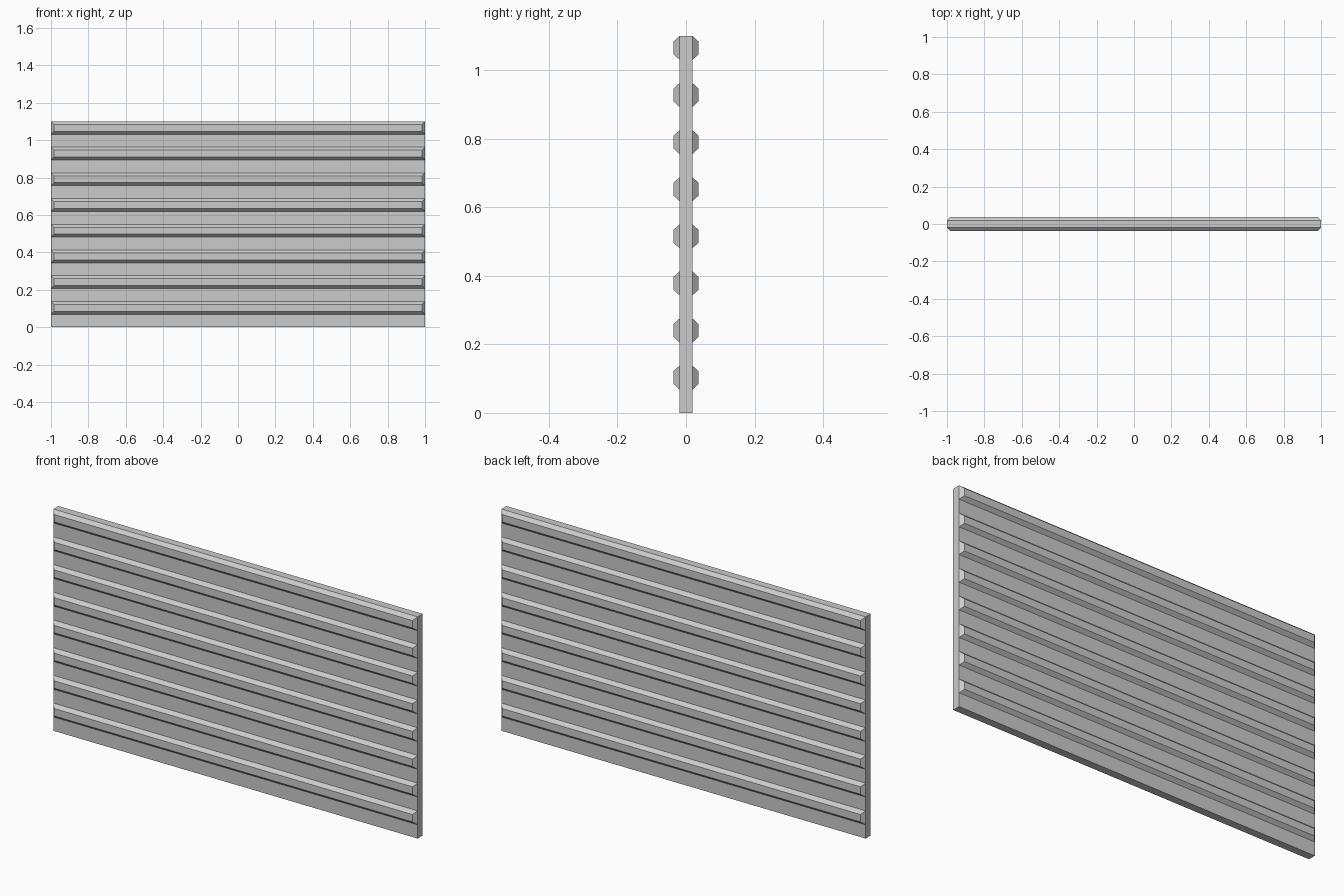
import bpy, bmesh

if "Cube" in bpy.data.objects:
    bpy.data.objects.remove(bpy.data.objects["Cube"])

HALF_W, HEIGHT, HALF_T = 1.0, 1.1, 0.0195
RIBS = 8
strip = HEIGHT / (RIBS * 2)

bm = bmesh.new()

# Front sheet: a ladder of equal horizontal strips
rows = [[bm.verts.new((x, -HALF_T, i * strip)) for x in (-HALF_W, HALF_W)]
        for i in range(RIBS * 2 + 1)]
strips = [bm.faces.new((a[0], a[1], b[1], b[0])) for a, b in zip(rows, rows[1:])]
bm.normal_update()

# Panel edge: pull the outline back to the middle plane
border = [e for e in bm.edges if e.is_boundary]
rim = bmesh.ops.extrude_edge_only(bm, edges=border)
for item in rim["geom"]:
    if isinstance(item, bmesh.types.BMVert):
        item.co.y = 0

# Bevelled ribs: raise every second strip
bmesh.ops.recalc_face_normals(bm, faces=bm.faces)
if strips[0].normal.y > 0:
    bmesh.ops.reverse_faces(bm, faces=bm.faces)
bm.normal_update()
bmesh.ops.inset_individual(bm, faces=strips[1::2], thickness=0.016,
                           depth=0.0175, use_even_offset=True)

mesh = bpy.data.meshes.new("ribbed_panel")
bm.to_mesh(mesh)
bm.free()
panel = bpy.data.objects.new("ribbed_panel", mesh)
bpy.context.collection.objects.link(panel)

# Back half is the mirror of the front
mirror = panel.modifiers.new("back_half", 'MIRROR')
mirror.use_axis = (False, True, False)
mirror.use_clip = True
